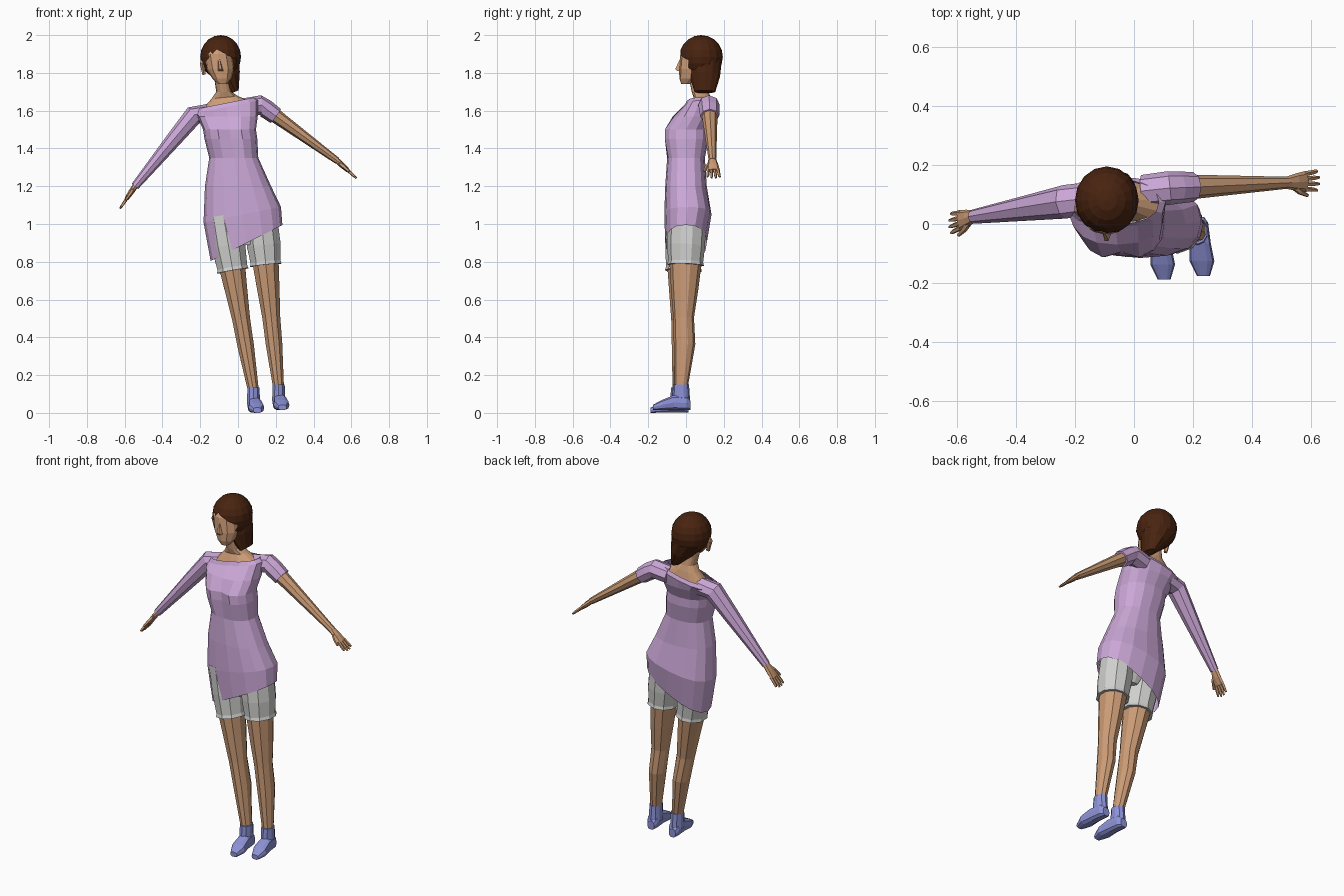
import bpy, bmesh
from math import cos, sin, pi, copysign
from mathutils import Vector, Matrix

cube = bpy.data.objects.get("Cube")
if cube:
    bpy.data.objects.remove(cube)


def material(name, *rgb):
    mat = bpy.data.materials.new(name)
    mat.use_nodes = True
    mat.diffuse_color = (*rgb, 1)
    mat.node_tree.nodes["Principled BSDF"].inputs["Base Color"].default_value = (*rgb, 1)
    return mat


skin = material("tan skin", .6, .33, .18)
lilac = material("lilac cloth", .6, .39, .68)
brown = material("dark brown hair", .065, .017, .005)
grey = material("pale grey cloth", .63, .63, .62)
blue = material("periwinkle shoes", .27, .29, .68)


def finish(name, bm, mat):
    bmesh.ops.recalc_face_normals(bm, faces=bm.faces)
    mesh = bpy.data.meshes.new(name)
    bm.to_mesh(mesh)
    bm.free()
    mesh.materials.append(mat)
    part = bpy.data.objects.new(name, mesh)
    bpy.context.collection.objects.link(part)
    return part


def loft(name, mat, rings, caps=True):
    """Skin a list of equal-length point rings."""
    bm = bmesh.new()
    loops = [[bm.verts.new(point) for point in ring] for ring in rings]
    count = len(loops[0])
    for lower, upper in zip(loops, loops[1:]):
        for i in range(count):
            j = (i + 1) % count
            bm.faces.new((lower[i], lower[j], upper[j], upper[i]))
    if caps:
        bm.faces.new(loops[0])
        bm.faces.new(loops[-1])
    return finish(name, bm, mat)


def oval(count, power=1):
    """Unit oval, squarer as the power falls."""
    for i in range(count):
        angle = 2 * pi * i / count
        yield tuple(copysign(abs(v) ** power, v)
                    for v in (round(cos(angle), 5), round(sin(angle), 5)))


def lean(z):
    """Sideways position of the leaning spine at a height."""
    return .18 - .15 * z


def trunk(name, mat, rows, caps=True, count=16):
    """Loft of (height, half width, half depth, y, sideways slope) sections."""
    rings = [[(lean(z) + width * c, y + depth * s, z + slope * width * c)
              for c, s in oval(count, .85)]
             for z, width, depth, y, slope in rows]
    return loft(name, mat, rings, caps)


def limb(name, mat, stations, count=8):
    """Tube through (point, half size along y, half thickness) stations."""
    points = [Vector(station[0]) for station in stations]
    rings = []
    for i, (point, along, thick) in enumerate(stations):
        ahead, behind = points[min(i + 1, len(points) - 1)], points[max(i - 1, 0)]
        axis = (ahead - behind).normalized()
        side = (Vector((0, 1, 0)) - axis * axis.y).normalized()
        normal = axis.cross(side)
        rings.append([points[i] + side * along * c + normal * thick * s
                      for c, s in oval(count)])
    return loft(name, mat, rings)


# Dress with slanted hem and off-shoulder neckline
dress = trunk("dress", lilac, [
    (.9, .19, .11, 0, .5),
    (1.05, .205, .125, .01, .2),
    (1.2, .175, .11, 0, 0),
    (1.35, .13, .1, 0, 0),
    (1.45, .14, .12, 0, 0),
    (1.5, .14, .12, 0, 0),
    (1.57, .16, .11, .04, 0),
    (1.62, .17, .085, .075, .2),
    (1.64, .15, .075, .075, .2)], caps=False)
# Crease between the bust halves
for vert in dress.data.vertices:
    x, y, z = vert.co
    if y < -.11 and 1.4 < z < 1.53 and abs(x - lean(z)) < .01:
        vert.co.y += .025

# Shoulders, neck, head and nose
trunk("neck_and_shoulders", skin, [
    (1.61, .15, .07, .075, .2),
    (1.67, .07, .045, .085, .1),
    (1.7, .04, .045, .075, 0),
    (1.8, .04, .045, .055, 0)])
trunk("head", skin, [
    (1.742, .025, .025, 0, 0),
    (1.77, .05, .055, .02, 0),
    (1.82, .075, .09, .053, 0),
    (1.9, .075, .09, .06, 0),
    (1.95, .05, .06, .06, 0)], count=12)
trunk("nose", skin, [
    (1.81, .015, .02, -.03, 0),
    (1.82, .012, .025, -.035, 0),
    (1.87, .006, .01, -.025, 0)], count=6)
limb("right_ear", skin, [
    ((-.18, .05, 1.79), .01, .01),
    ((-.19, .05, 1.85), .022, .014),
    ((-.185, .05, 1.87), .01, .01)], count=6)

# Hair cap with a peaked opening over the face
bm = bmesh.new()
bmesh.ops.create_uvsphere(bm, u_segments=16, v_segments=10, radius=1)
shape = Matrix.Translation((-.092, .08, 1.885)) @ Matrix.Diagonal((.108, .115, .115, 1))
bmesh.ops.transform(bm, verts=bm.verts, matrix=shape)
peak = Vector((-.112, .012, 1.925))
cuts = [Vector((-1, 0, .9)), Vector((.55, 0, 1)), Vector((0, 1, 0))]
for normal in cuts:
    bmesh.ops.bisect_plane(bm, geom=bm.verts[:] + bm.edges[:] + bm.faces[:],
                           plane_co=peak, plane_no=normal)
opening = [face for face in bm.faces
           if all((face.calc_center_median() - peak).dot(normal) < 0 for normal in cuts)]
bmesh.ops.delete(bm, geom=opening, context='FACES')
finish("hair_cap", bm, brown)

# Hair swept over the left shoulder
limb("hair_sweep", brown, [
    ((-.09, .1, 1.87), .09, .1),
    ((-.05, .1, 1.78), .08, .065),
    ((-.015, .1, 1.7), .055, .02)], count=12)


def arm_tube(name, mat, shoulder, wrist, start, end, fullness, root=()):
    """Tapering run of an arm between two fractions of its length."""
    stations = list(root)
    for step in range(4):
        t = start + (end - start) * step / 3
        radius = fullness * (.047 - .027 * t)
        stations.append((shoulder.lerp(wrist, t), radius * 1.1, radius))
    limb(name, mat, stations)


def hand(side, wrist, tip):
    """Flat palm, four fingers and a forward thumb."""
    across = Vector((0, 1, 0))

    def spot(t, offset=0):
        return wrist.lerp(tip, t) + across * offset

    limb(side + "_palm", skin, [
        (spot(-.15), .019, .015), (spot(.25), .03, .015), (spot(.55), .036, .011)])
    for finger in range(4):
        k = finger - 1.5
        limb(f"{side}_finger_{finger + 1}", skin, [
            (spot(.5, .017 * k), .009, .009),
            (spot(.8, .02 * k), .008, .008),
            (spot(1 - abs(k) / 16, .022 * k), .005, .005)], count=5)
    limb(side + "_thumb", skin, [
        (spot(.1, -.012), .01, .01),
        (spot(.35, -.034), .01, .01),
        (spot(.6, -.048), .006, .006)], count=5)


# Arms: a short sleeve on the left, a long sleeve on the right
chest = Vector((-.06, .1, 1.6))
arms = {"left": ((.12, .122, 1.63), (.525, .14, 1.335), (.63, .147, 1.24), .2),
        "right": ((-.235, .075, 1.575), (-.545, .025, 1.2), (-.627, 0, 1.078), 1)}
for side, (shoulder, wrist, tip, cuff) in arms.items():
    shoulder, wrist, tip = map(Vector, (shoulder, wrist, tip))
    root = [(chest.lerp(shoulder, .5), .055, .05)]
    arm_tube(side + "_sleeve", lilac, shoulder, wrist, 0, cuff, 1.1, root)
    arm_tube(side + "_arm", skin, shoulder, wrist, .1, 1, .9)
    hand(side, wrist, tip)


def leg(side, hip, ankle, hem):
    """Bare leg with knee and calf, plus a shorts leg with a flared hem."""
    def tube(part, mat, rows):
        limb(f"{side}_{part}", mat, [
            (ankle.lerp(hip, t) + Vector((0, back, 0)), depth, width)
            for t, depth, width, back in rows], count=10)

    tube("leg", skin, [
        (0, .034, .03, 0), (.27, .057, .046, .01), (.43, .055, .05, 0),
        (.6, .072, .062, 0), (hem + .05, .088, .075, 0)])
    tube("shorts_leg", grey, [
        (hem, .098, .088, 0), (hem + .02, .093, .084, 0),
        (.87, .1, .094, 0), (1.05, .1, .09, 0)])


def shoe(side, ankle):
    """Ankle cuff and a foot lofted from heel to toe."""
    x, y, top = ankle
    limb(side + "_shoe_cuff", blue, [
        (ankle + Vector((0, 0, .02)), .042, .034),
        (ankle - Vector((0, 0, .07)), .048, .036)], count=10)
    rows = [(.05, .022, .05), (.03, .034, .075), (-.04, .036, .08),
            (-.1, .042, .055), (-.15, .022, .028)]
    rings = [[(x + .02 * (.05 - reach) / .2 + half * c, y + reach,
               top - .115 + tall * (1 + s) / 2) for c, s in oval(10, .7)]
             for reach, half, tall in rows]
    loft(side + "_shoe", blue, rings)


# Legs, shorts and shoes
trunk("shorts_seat", grey, [(.89, .04, .06, 0, 0), (1, .15, .09, 0, 0)])
legs = {"left": ((.125, .005, 1), (.215, -.026, .13), .75),
        "right": ((-.07, -.005, 1), (.082, -.037, .115), .72)}
for side, (hip, ankle, hem) in legs.items():
    hip, ankle = Vector(hip), Vector(ankle)
    leg(side, hip, ankle, hem)
    shoe(side, ankle)
